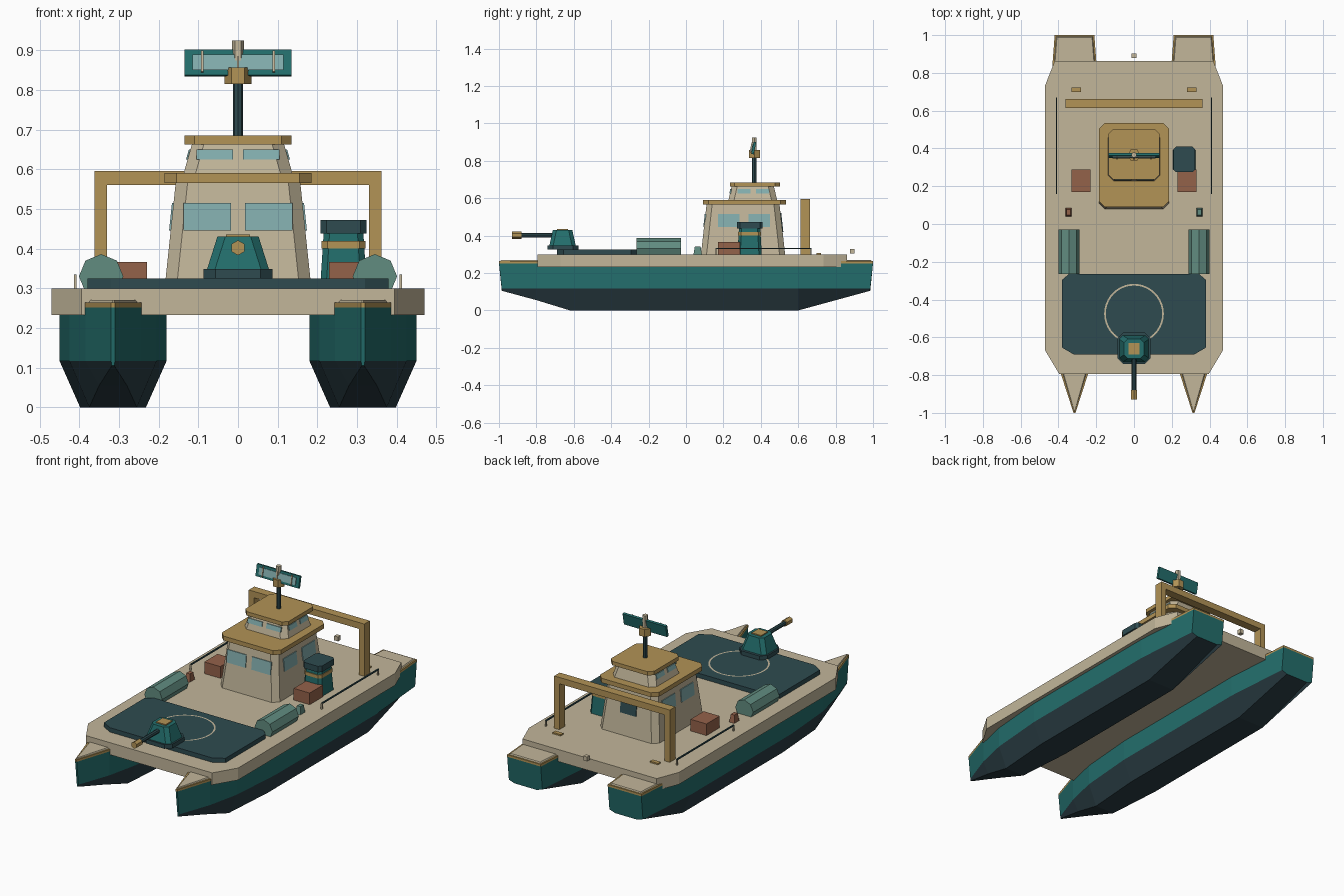
import bpy, bmesh, math
from mathutils import Vector, Matrix

if "Cube" in bpy.data.objects:
    bpy.data.objects.remove(bpy.data.objects["Cube"])


def material(name, r, g, b):
    lin = [((c / 255 + 0.055) / 1.055) ** 2.4 for c in (r, g, b)] + [1]
    m = bpy.data.materials.new(name)
    m.diffuse_color = lin
    m.use_nodes = True
    m.node_tree.nodes["Principled BSDF"].inputs["Base Color"].default_value = lin
    return m


BEIGE = material("beige", 194, 182, 154)
GOLD = material("ochre", 178, 147, 86)
TEAL = material("teal", 35, 110, 108)
BOTTOM = material("dark hull", 42, 61, 68)
SLATE = material("slate", 46, 75, 80)
GLASS = material("pale glass", 131, 174, 174)
GREEN = material("sage green", 97, 140, 128)
RUST = material("rust", 148, 98, 74)


def loft(name, rings, mat):
    """Skin equal-length rings of points and cap both ends."""
    bm = bmesh.new()
    loops = [[bm.verts.new(p) for p in ring] for ring in rings]
    n = len(loops[0])
    for a, b in zip(loops, loops[1:]):
        for i in range(n):
            j = (i + 1) % n
            bm.faces.new((a[i], a[j], b[j], b[i]))
    bm.faces.new(loops[0][::-1])
    bm.faces.new(loops[-1])
    bmesh.ops.recalc_face_normals(bm, faces=bm.faces)
    me = bpy.data.meshes.new(name)
    bm.to_mesh(me)
    bm.free()
    me.materials.append(mat)
    ob = bpy.data.objects.new(name, me)
    bpy.context.scene.collection.objects.link(ob)
    return ob


def rect(cx, cy, hx, hy, z, c=0):
    """Rectangle outline, with corners cut by c."""
    pts = []
    for sx, sy in ((1, 1), (-1, 1), (-1, -1), (1, -1)):
        if c:
            cut = [(sx * hx, sy * (hy - c)), (sx * (hx - c), sy * hy)]
            pts += cut if sx == sy else cut[::-1]
        else:
            pts.append((sx * hx, sy * hy))
    return [(cx + x, cy + y, z) for x, y in pts]


def block(name, x, y, z, mat, c=0, top=None):
    """Box from (min, max) spans; top gives the half sizes of a tapered top."""
    cx, cy = sum(x) / 2, sum(y) / 2
    hx, hy = (x[1] - x[0]) / 2, (y[1] - y[0]) / 2
    tx, ty = top or (hx, hy)
    return loft(name, [rect(cx, cy, hx, hy, z[0], c), rect(cx, cy, tx, ty, z[1], c)], mat)


def rod(name, p, q, r, mat, sides=8, turn=0.0):
    p, q = Vector(p), Vector(q)
    rot = (q - p).to_track_quat('Z', 'Y')
    circle = [Vector((r * math.cos(turn + 2 * math.pi * i / sides),
                      r * math.sin(turn + 2 * math.pi * i / sides), 0)) for i in range(sides)]
    return loft(name, [[e + rot @ v for v in circle] for e in (p, q)], mat)


# Twin hulls: y, half width, keel half width, keel height
STATIONS = [(-1, .005, .003, .105), (-.8, .07, .035, .055), (-.62, .11, .06, 0),
            (-.3, .135, .083, 0), (.6, .135, .083, 0), (1, .105, .07, .105)]


def plan(cx, z, inset=0):
    pts = [(w, y) for y, w, k, kz in STATIONS]
    return ([(cx + max(w - inset, .002), y * (1 - inset), z) for w, y in pts] +
            [(cx - max(w - inset, .002), y * (1 - inset), z) for w, y in pts[::-1]])


for side, s in (("right", -1), ("left", 1)):
    cx = s * .315
    rings = []
    for y, w, k, kz in STATIONS:
        low = y * .985 if abs(y) == 1 else y
        half = [(w, y, .252), (w, low, .117), (k, low, kz)]
        rings.append([(cx + a, b, c) for a, b, c in half] +
                     [(cx - a, b, c) for a, b, c in half[::-1]])
    hull = loft(side + "_hull", rings, TEAL)
    hull.data.materials.append(BOTTOM)
    for f in hull.data.polygons:
        if f.center.z < .115:
            f.material_index = 1
    loft(side + "_hull_trim", [plan(cx, .252), plan(cx, .264)], GOLD)
    loft(side + "_hull_cap", [plan(cx, .264, .008), plan(cx, .27, .012)], BEIGE)

# Main deck with cut corners
DECK = [(.395, -.795), (.47, -.67), (.47, .735), (.42, .862)]
outline = DECK + [(-x, y) for x, y in DECK[::-1]]
loft("main_deck", [[(x, y, z) for x, y in outline] for z in (.232, .3)], BEIGE)

# Landing pad and its ring
PAD = [(.32, -.69), (.38, -.655), (.38, -.295), (.345, -.265)]
outline = PAD + [(-x, y) for x, y in PAD[::-1]]
loft("landing_pad", [[(x, y, z) for x, y in outline] for z in (.3, .325)], SLATE)
bm = bmesh.new()
N = 40
circ = [[bm.verts.new((r * math.cos(2 * math.pi * i / N), -.475 + r * math.sin(2 * math.pi * i / N), .328))
         for i in range(N)] for r in (.149, .158)]
for i in range(N):
    j = (i + 1) % N
    bm.faces.new((circ[0][i], circ[1][i], circ[1][j], circ[0][j]))
me = bpy.data.meshes.new("pad_ring")
bm.to_mesh(me)
bm.free()
me.materials.append(BEIGE)
bpy.context.scene.collection.objects.link(bpy.data.objects.new("pad_ring", me))

# Deck gun
block("gun_base", (-.087, .087), (-.74, -.575), (.325, .348), SLATE, .03)
block("gun_turret", (-.078, .078), (-.73, -.59), (.348, .43), TEAL, .02, (.052, .052))
block("gun_hatch", (-.03, .03), (-.69, -.63), (.43, .436), GOLD)
rod("gun_barrel", (0, -.69, .402), (0, -.9, .402), .012, SLATE)
rod("gun_muzzle", (0, -.88, .402), (0, -.93, .402), .019, GOLD, 6, math.pi / 6)


# Cabins, roofs and windows: centre y, base half sizes, top half sizes, z span
def cabin(name, cy, base, top, z, spans, zwin):
    block(name, (-base[0], base[0]), (cy - base[1], cy + base[1]), z, BEIGE, .03, top)

    def half(axis, h):
        t = (h - z[0]) / (z[1] - z[0])
        return base[axis] + (top[axis] - base[axis]) * t

    def window(label, axis, sign, u0, u1):
        rings = []
        for off in (-.004, .004):
            ring = []
            for u, h in ((u0, zwin[0]), (u1, zwin[0]), (u1, zwin[1]), (u0, zwin[1])):
                d = sign * (half(axis, h) + off)
                ring.append((d, u, h) if axis == 0 else (u, cy + d, h))
            rings.append(ring)
        loft(name + label, rings, GLASS)

    (fx0, fx1), side_spans = spans
    for s in (-1, 1):
        window("_front_window", 1, -1, s * fx0, s * fx1)
        for a, b in side_spans:
            window("_side_window", 0, s, a, b)
    return half


lower = cabin("lower_cabin", .305, (.185, .225), (.157, .195), (.3, .567),
              ((.018, .138), ((.17, .285), (.335, .45))), (.445, .515))
block("lower_roof", (-.185, .185), (.09, .535), (.565, .59), GOLD, .03)
upper = cabin("upper_cabin", .357, (.137, .13), (.115, .112), (.59, .667),
              ((.013, .104), ((.275, .345), (.375, .445))), (.625, .65))
block("upper_roof", (-.135, .135), (.235, .502), (.663, .685), GOLD, .025)
loft("rear_panel", [[(x, .305 + lower(1, z) + off, z) for x, z in
                     ((-.05, .42), (.05, .42), (.05, .52), (-.05, .52))]
                    for off in (-.004, .004)], SLATE)

# Mast and radar
rod("mast", (0, .365, .68), (0, .365, .83), .012, SLATE)
rod("radar_collar", (0, .365, .815), (0, .365, .857), .034, GOLD, 6)
rod("radar_hub", (0, .365, .85), (0, .365, .925), .015, BEIGE, 6)
lean = Matrix.Translation((0, .362, .868)) @ Matrix.Rotation(-.2, 4, 'X')
parts = [block("radar_panel", (-.135, .135), (-.007, .007), (-.033, .033), TEAL),
         block("radar_face", (-.115, .115), (-.011, -.007), (-.02, .02), GLASS)]
parts += [block("radar_bar", (x - .003, x + .003), (-.017, -.009), (-.026, .028), BEIGE)
          for x in (-.09, 0, .09)]
for ob in parts:
    ob.matrix_world = lean

# Exhaust funnel
block("funnel", (.207, .325), (.275, .405), (.3, .44), TEAL, .015, (.05, .057))
block("funnel_band", (.211, .321), (.278, .402), (.4, .419), GOLD, .015)
block("funnel_cap", (.208, .324), (.274, .41), (.438, .472), SLATE, .015)

# Stern gantry
block("gantry_beam", (-.362, .362), (.613, .662), (.56, .596), GOLD)

# Deck fittings on both sides
for side, s in (("right", -1), ("left", 1)):
    def span(a, b):
        return tuple(sorted((s * a, s * b)))
    block(side + "_gantry_post", span(.33, .362), (.613, .662), (.3, .565), GOLD)
    block(side + "_gantry_foot", span(.28, .33), (.698, .722), (.3, .308), GOLD)
    block(side + "_crate", span(.23, .33), (.17, .288), (.3, .366), RUST)
    rod(side + "_raft_canister", (s * .345, -.265, .33), (s * .345, -.028, .33), .056, GREEN)
    block(side + "_locker", span(.33, .362), (.04, .085), (.3, .343),
          RUST if s < 0 else GREEN, 0, (.011, .015))
    block(side + "_rail", span(.407, .414), (.16, .67), (.328, .335), SLATE)
    for y in (.163, .667):
        block(side + "_rail_post", span(.407, .414), (y - .004, y + .004), (.3, .333), BEIGE)

# Stern lamp
block("stern_lamp", (-.012, .012), (.878, .902), (.303, .328), BEIGE)
